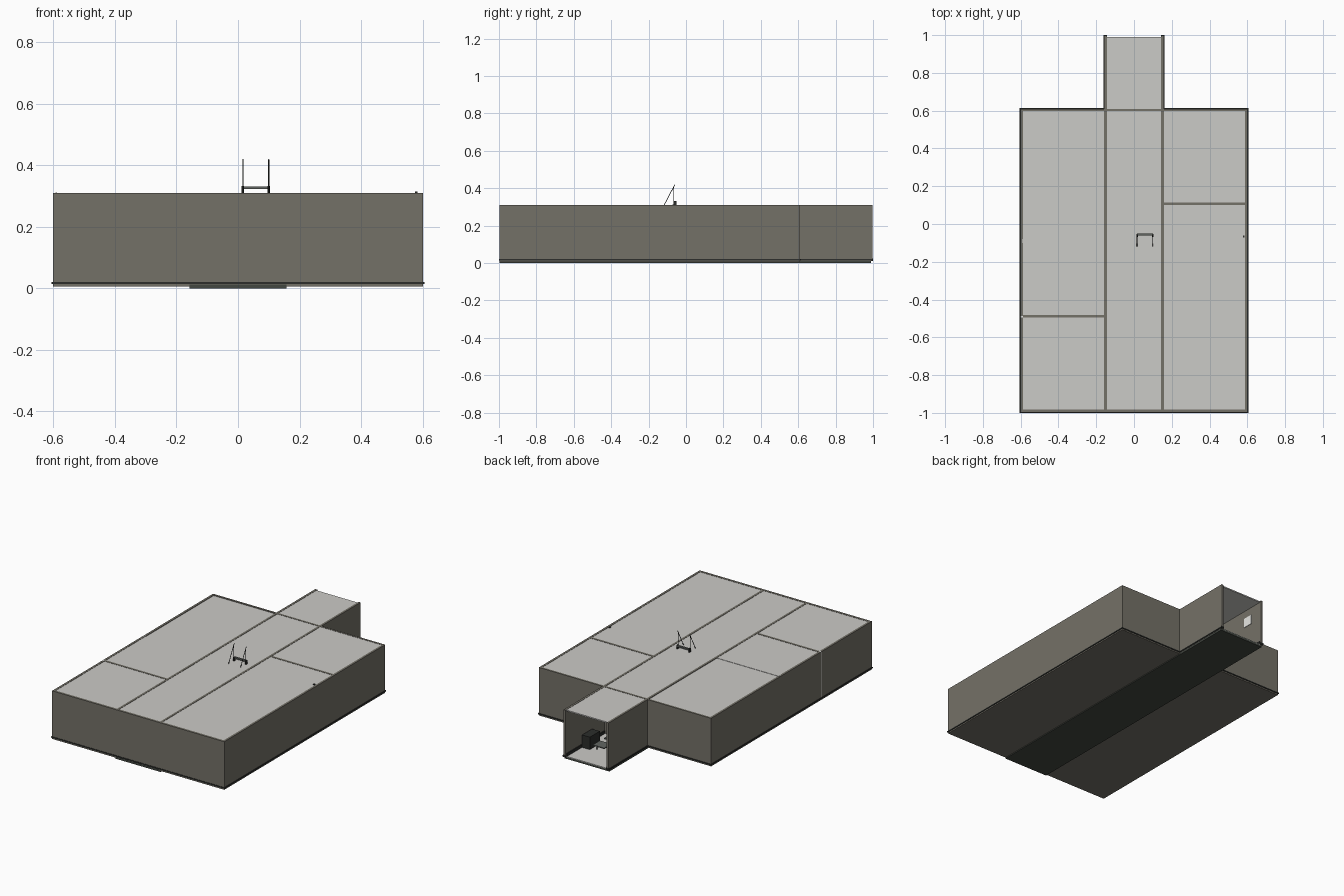
import bpy, math
from mathutils import Vector

if "Cube" in bpy.data.objects:
    bpy.data.objects.remove(bpy.data.objects["Cube"])


def mat(name, col):
    m = bpy.data.materials.new(name)
    m.diffuse_color = (*col, 1)
    m.use_nodes = True
    m.node_tree.nodes["Principled BSDF"].inputs["Base Color"].default_value = m.diffuse_color
    return m


WALL = mat("wall_grey", (0.175, 0.165, 0.137))
CEIL = mat("ceiling_grey", (0.60, 0.595, 0.57))
SLAB = mat("dark_green_slab", (0.055, 0.063, 0.052))
TRIM = mat("dark_trim", (0.025, 0.027, 0.024))
WHITE = mat("off_white", (0.85, 0.85, 0.82))
STEEL = mat("mid_grey", (0.12, 0.13, 0.12))


def box(name, x, y, z, m):
    """Box from (min, max) ranges."""
    bpy.ops.mesh.primitive_cube_add(
        size=1, location=((x[0] + x[1]) / 2, (y[0] + y[1]) / 2, (z[0] + z[1]) / 2))
    o = bpy.context.object
    o.name = name
    o.scale = (x[1] - x[0], y[1] - y[0], z[1] - z[0])
    bpy.ops.object.transform_apply(location=False, rotation=False, scale=True)
    o.data.materials.append(m)
    return o


def rod(name, a, b, r, m):
    a, b = Vector(a), Vector(b)
    bpy.ops.mesh.primitive_cylinder_add(vertices=8, radius=r, depth=(b - a).length,
                                        location=(a + b) / 2)
    o = bpy.context.object
    o.name = name
    o.rotation_euler = (b - a).to_track_quat('Z', 'Y').to_euler()
    o.data.materials.append(m)


TOP, BASE, T = 0.31, 0.012, 0.014
Z = (BASE, TOP)

# floors: long central slab sits lower than the side rooms
box("corridor_slab", (-0.157, 0.157), (-0.998, 0.99), (0.0, 0.012), SLAB)
box("left_floor", (-0.602, -0.15), (-0.997, 0.609), (0.006, 0.016), WALL)
box("right_floor", (0.15, 0.602), (-0.997, 0.609), (0.006, 0.016), WALL)
box("corridor_floor", (-0.145, 0.145), (-0.98, 0.99), (0.012, 0.016), CEIL)

# outer walls, with a narrow joint in the left wall
box("front_wall", (-0.602, 0.602), (-0.997, -0.982), Z, WALL)
box("right_wall", (0.588, 0.602), (-0.982, 0.61), Z, WALL)
box("left_wall_front", (-0.602, -0.588), (-0.982, -0.496), Z, WALL)
box("left_wall_back", (-0.602, -0.588), (-0.488, 0.61), Z, WALL)
box("wall_joint", (-0.600, -0.588), (-0.497, -0.487), Z, WHITE)
for s, side in ((-1, "left"), (1, "right")):
    xs = sorted((s * 0.144, s * 0.588))
    box(side + "_back_wall", xs, (0.597, 0.61), Z, WALL)
    # long corridor walls running out into the entrance
    xs = sorted((s * 0.144, s * 0.158))
    box(side + "_corridor_wall", xs, (-0.982, 0.998), Z, WALL)

# inner partitions
box("left_partition", (-0.588, -0.15), (-0.495, -0.481), Z, WALL)
box("right_partition", (0.15, 0.588), (0.1, 0.114), Z, WALL)
# doorway between the entrance and the corridor
box("door_lintel", (-0.145, 0.145), (0.597, 0.61), (0.24, TOP), WALL)
for s in (-1, 1):
    box("door_side", sorted((s * 0.06, s * 0.145)), (0.597, 0.61), (BASE, 0.24), WALL)
box("door", (-0.06, 0.06), (0.6, 0.606), (0.016, 0.24), STEEL)

# ceiling panels
C = (0.301, 0.3085)
box("corridor_ceiling", (-0.145, 0.145), (-0.983, 0.598), C, CEIL)
box("entrance_ceiling", (-0.145, 0.145), (0.609, 0.99), C, CEIL)
box("left_front_ceiling", (-0.589, -0.157), (-0.983, -0.494), C, CEIL)
box("left_middle_ceiling", (-0.589, -0.157), (-0.482, -0.083), C, CEIL)
box("left_back_ceiling", (-0.589, -0.157), (-0.083, 0.598), (C[0], C[1] - 0.002), CEIL)
box("right_front_ceiling", (0.157, 0.589), (-0.983, 0.101), C, CEIL)
box("right_back_ceiling", (0.157, 0.589), (0.113, 0.598), C, CEIL)

# dark skirting around the outside
K = (0.014, 0.021)
box("front_skirting", (-0.606, 0.606), (-1.0, -0.996), K, TRIM)
for s in (-1, 1):
    box("side_skirting", sorted((s * 0.601, s * 0.606)), (-1.0, 0.614), K, TRIM)
    box("back_skirting", sorted((s * 0.157, s * 0.606)), (0.609, 0.614), K, TRIM)
    box("entrance_skirting", sorted((s * 0.157, s * 0.162)), (0.609, 1.0), K, TRIM)
    box("inner_skirting", sorted((s * 0.139, s * 0.145)), (0.61, 0.99), (0.016, 0.034), TRIM)
    box("entrance_jamb", sorted((s * 0.142, s * 0.162)), (0.994, 1.0), (0.012, 0.024), TRIM)

# entrance furnishings: wall notice, cabinet, low tables
box("wall_notice", (-0.1445, -0.141), (0.847, 0.912), (0.19, 0.25), WHITE)
box("cabinet", (0.085, 0.139), (0.74, 0.84), (0.016, 0.095), TRIM)
for ty in (0.7, 0.81):
    box("low_table_top", (-0.02, 0.06), (ty - 0.035, ty + 0.035), (0.05, 0.056), STEEL)
    for lx in (-0.015, 0.055):
        rod("low_table_leg", (lx, ty, 0.016), (lx, ty, 0.05), 0.004, TRIM)

# thin frame standing on the corridor roof
for x in (0.016, 0.1):
    rod("frame_slanted_rod", (x, -0.118, 0.308), (x, -0.06, 0.419), 0.0018, TRIM)
    rod("frame_upright", (x, -0.066, 0.308), (x, -0.066, 0.405), 0.0018, TRIM)
    box("frame_foot", (x - 0.004, x + 0.004), (-0.068, -0.052), (0.308, 0.332), TRIM)
box("frame_crossbar", (0.016, 0.1), (-0.062, -0.05), (0.322, 0.331), STEEL)

# small roof knob and wall pin
box("roof_knob", (0.576, 0.584), (-0.072, -0.062), (0.305, 0.314), TRIM)
box("wall_pin", (-0.594, -0.589), (-0.1, -0.08), (0.305, 0.3112), WHITE)
